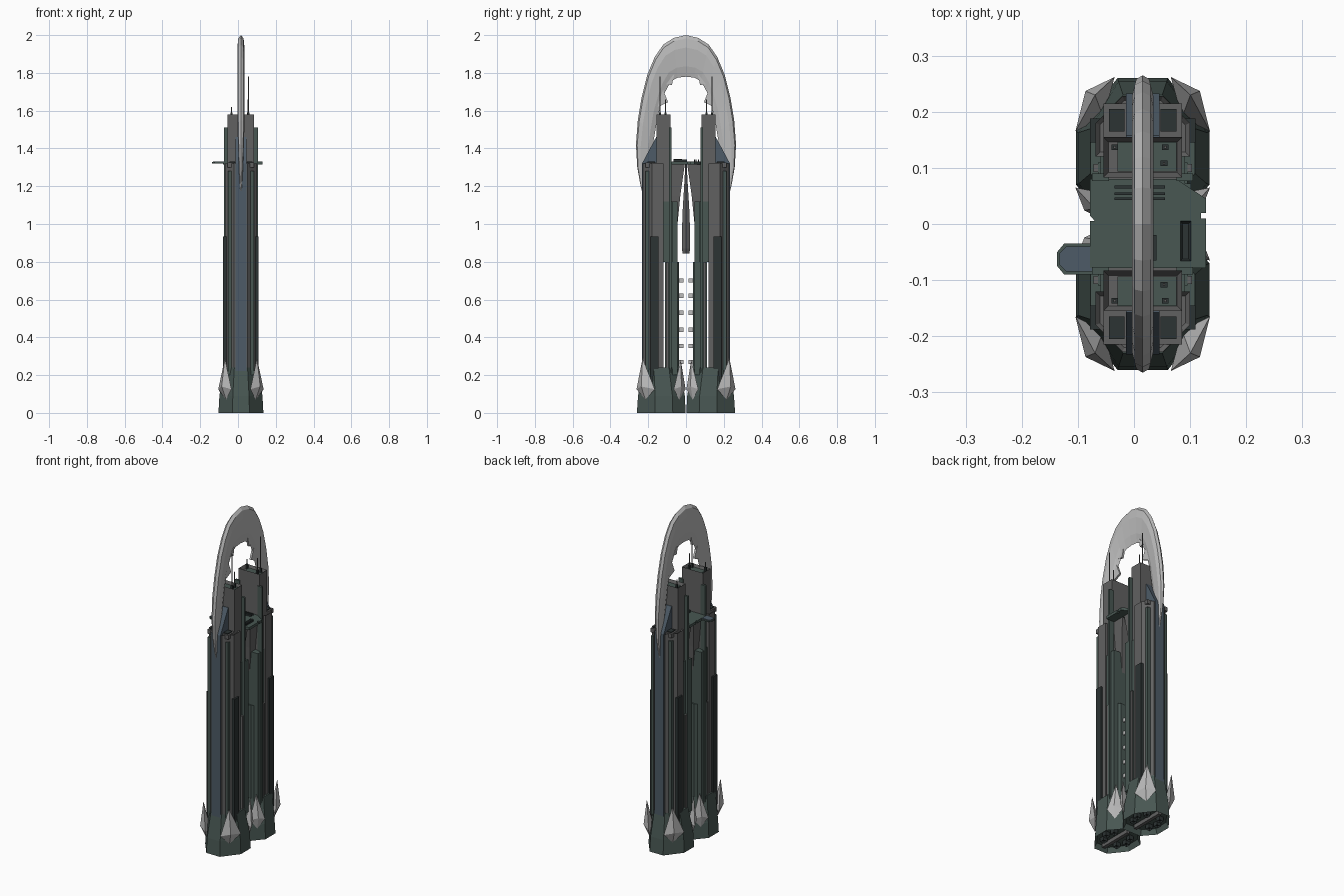
import bpy, bmesh, math
from mathutils import Vector

CX = 0.0155  # centre line of the towers (the landing pad sticks out to -x)


def mat(name, r, g, b):
    m = bpy.data.materials.new(name)
    m.diffuse_color = (r, g, b, 1)
    return m


GREEN = mat("dark_green", 0.065, 0.095, 0.085)
GREY = mat("mid_grey", 0.12, 0.12, 0.12)
BLUE = mat("slate_blue", 0.075, 0.105, 0.135)
DARK = mat("near_black", 0.025, 0.033, 0.033)
LIGHT = mat("pale_grey", 0.5, 0.5, 0.5)


def finish(name, bm, m, mirror=""):
    bmesh.ops.recalc_face_normals(bm, faces=bm.faces)
    me = bpy.data.meshes.new(name)
    bm.to_mesh(me)
    bm.free()
    me.materials.append(m)
    ob = bpy.data.objects.new(name, me)
    bpy.context.collection.objects.link(ob)
    ob.location.x = CX
    if mirror:
        mod = ob.modifiers.new("mirror", "MIRROR")
        mod.use_axis = ("x" in mirror, "y" in mirror, False)
        mod.use_mirror_merge = False
    return ob


def loft(name, sections, m, mirror="y", sink=None):
    """Stack of (z, outline) sections; sink = (cap, rim, depth) recesses an end."""
    bm = bmesh.new()
    rings = [[bm.verts.new((x, y, z)) for x, y in pts] for z, pts in sections]
    for a, b in zip(rings, rings[1:]):
        for i in range(len(a)):
            j = (i + 1) % len(a)
            bm.faces.new((a[i], a[j], b[j], b[i]))
    caps = {"bottom": bm.faces.new(rings[0][::-1]), "top": bm.faces.new(rings[-1])}
    if sink:
        f = caps[sink[0]]
        bmesh.ops.recalc_face_normals(bm, faces=bm.faces)
        bmesh.ops.inset_region(bm, faces=[f], thickness=sink[1], use_even_offset=True)
        for v in f.verts:
            v.co.z += sink[2] if sink[0] == "bottom" else -sink[2]
    return finish(name, bm, m, mirror)


def rect(x0, x1, y0, y1):
    return [(x0, y0), (x1, y0), (x1, y1), (x0, y1)]


def box(name, x0, x1, y0, y1, z0, z1, m, mirror="y", sink=None):
    r = rect(x0, x1, y0, y1)
    return loft(name, [(z0, r), (z1, r)], m, mirror, sink)


def sym(half):
    """Outline mirrored across x = 0 from its right half."""
    return half + [(-x, y) for x, y in reversed(half)]


# Flared eight-sided foot with a recessed underside
foot = sym([(0.06, 0.002), (0.119, 0.07), (0.119, 0.165), (0.045, 0.26)])
foot_in = sym([(0.058, 0.006), (0.114, 0.072), (0.114, 0.163), (0.043, 0.254)])
neck = sym([(0.045, 0.035), (0.093, 0.09), (0.093, 0.17), (0.035, 0.23)])
loft("foot", [(0, foot), (0.09, foot_in), (0.24, neck)], GREEN, sink=("bottom", 0.014, 0.03))
for i, (x, y) in enumerate([(0.055, 0.08), (0.07, 0.13), (0.045, 0.18)]):
    box(f"thruster_{i}", x - 0.014, x + 0.014, y - 0.014, y + 0.014, 0.005, 0.04, DARK, "xy",
        sink=("bottom", 0.004, 0.01))
box("underside_rib", -0.01, 0.01, 0.03, 0.235, 0.008, 0.04, GREY)

# Main shaft: outer slab, inner slab, see-through slit, joined above
outer = sym([(0.084, 0.12), (0.084, 0.18), (0.036, 0.228)])
loft("outer_slab", [(0.1, outer), (1.32, outer)], GREY, sink=("top", 0.008, 0.01))
inner = sym([(0.045, 0.036), (0.08, 0.07), (0.08, 0.11)])
loft("inner_slab", [(0.1, inner), (0.8, inner)], GREEN)
box("upper_inner_slab", -0.075, 0.075, 0.045, 0.125, 0.8, 1.12, GREEN)
box("core_tower", -0.07, 0.07, 0.083, 0.155, 0.8, 1.58, GREY, sink=("top", 0.009, 0.02))
box("roof_floor", -0.045, 0.06, 0.094, 0.146, 1.55, 1.565, GREEN)
box("rear_deck", -0.07, 0.07, 0.15, 0.215, 1.30, 1.325, GREY)
box("deck_hatch", 0.032, 0.06, 0.165, 0.205, 1.32, 1.33, DARK, "xy")

# Strips on the side faces
box("tall_side_strip", 0.06, 0.09, 0.077, 0.09, 0.2, 1.51, GREEN, "xy")
box("short_side_strip", 0.06, 0.086, 0.045, 0.072, 0.2, 1.12, GREEN, "xy")
box("dark_side_panel", 0.07, 0.094, 0.145, 0.188, 0.1, 0.935, DARK, "xy")
box("side_rib", 0.07, 0.088, 0.093, 0.107, 0.24, 0.8, GREY, "xy")
box("corner_pilaster", 0.045, 0.068, 0.17, 0.214, 0.2, 1.28, GREEN, "xy")

# Blue spine on the outer face with a sloping top fin
spine = rect(-0.03, 0.03, 0.15, 0.233)
loft("blue_spine", [(0.12, spine), (1.32, spine), (1.46, rect(-0.03, 0.03, 0.15, 0.158))], BLUE)

# Roof antennas with square sockets
for i, (x, y, top) in enumerate([(0.04, 0.137, 1.78), (0.038, 0.108, 1.66), (-0.05, 0.137, 1.62)]):
    box(f"antenna_{i}", x - 0.002, x + 0.002, y - 0.002, y + 0.002, 1.56, top, GREY)
    box(f"antenna_socket_{i}", x - 0.006, x + 0.006, y - 0.005, y + 0.005, 1.56, 1.59, DARK)

# Pale claws on the diagonals of each foot
claws = {
    "outer_claw": [(0.085, 0.23, 0.29), (0.102, 0.237, 0.14), (0.05, 0.262, 0.125),
                   (0.12, 0.165, 0.125), (0.078, 0.215, 0.07), (0.07, 0.19, 0.13)],
    "inner_claw": [(0.086, 0.028, 0.28), (0.104, 0.024, 0.14), (0.06, 0.002, 0.125),
                   (0.12, 0.065, 0.125), (0.088, 0.036, 0.07), (0.07, 0.055, 0.13)]}
for name, pts in claws.items():
    bm = bmesh.new()
    for p in pts:
        bm.verts.new(p)
    bmesh.ops.convex_hull(bm, input=bm.verts)
    finish(name, bm, LIGHT, "xy")

# Light bars on the facing walls of the gap
for i, z in enumerate([0.27, 0.355, 0.44, 0.53, 0.62, 0.7]):
    box(f"light_bar_{i}", -0.03, 0.03, 0.014, 0.04, z - 0.011, z + 0.011, LIGHT)

# Arch over both towers: half path of (outer y, z, inner y, z), mirrored
half = [(0, 2.0, 0, 1.78), (0.065, 1.985, 0.045, 1.775), (0.12, 1.95, 0.08, 1.755),
        (0.165, 1.885, 0.11, 1.70), (0.205, 1.79, 0.125, 1.655), (0.235, 1.67, 0.15, 1.57),
        (0.255, 1.55, 0.165, 1.48), (0.265, 1.42, 0.182, 1.38), (0.258, 1.30, 0.2, 1.27),
        (0.242, 1.21, 0.212, 1.19), (0.224, 1.135, 0.221, 1.135)]
bm = bmesh.new()
rings = []
for k, (oy, oz, iy, iz) in enumerate(half):
    o, n = Vector((0, oy, oz)), Vector((0, iy, iz))
    w = 0.019 * min(1, 0.05 + (len(half) - 1 - k) / 4)
    section = [(0, 0), (w * 0.75, 0.08), (w, 0.3), (w * 0.6, 0.75), (0, 1),
               (-w * 0.6, 0.75), (-w, 0.3), (-w * 0.75, 0.08)]
    rings.append([bm.verts.new(o.lerp(n, t) + Vector((x, 0, 0))) for x, t in section])
for a, b in zip(rings, rings[1:]):
    for i in range(8):
        j = (i + 1) % 8
        bm.faces.new((a[i], a[j], b[j], b[i]))
bm.faces.new(rings[-1])
finish("arch", bm, LIGHT, "y")

# Small barbs on the inside of the arch
for i, pts in enumerate([[(0.125, 1.72), (0.095, 1.645), (0.15, 1.62)],
                         [(0.06, 1.80), (0.075, 1.735), (0.105, 1.74)]]):
    bm = bmesh.new()
    for y, z in pts:
        for x in (-0.006, 0.006):
            bm.verts.new((x, y, z))
    bmesh.ops.convex_hull(bm, input=bm.verts)
    finish(f"arch_barb_{i}", bm, LIGHT, "y")

# Bridge deck between the towers
deck = [(-0.094, -0.078), (0.113, -0.078), (0.113, 0.01), (0.104, 0.01), (0.104, 0.02),
        (0.113, 0.02), (0.113, 0.045), (0.06, 0.08), (-0.094, 0.08), (-0.094, 0.015),
        (-0.085, 0.005), (-0.094, 0.005)]
loft("bridge_deck", [(1.316, deck), (1.332, deck)], GREEN, "")
for i, y in enumerate([0.045, 0.054, 0.066]):
    box(f"deck_vent_{i}", -0.05, 0.04, y - 0.0025, y + 0.0025, 1.33, 1.341, DARK, "")
box("deck_console", 0.067, 0.086, -0.066, 0.005, 1.33, 1.342, DARK, "", sink=("top", 0.004, 0.006))
box("deck_hut", 0.0, 0.025, -0.065, -0.02, 1.33, 1.345, DARK, "")

# Landing pad on the left
pad = [(-0.09, -0.035), (-0.14, -0.035), (-0.1525, -0.05), (-0.1525, -0.075), (-0.14, -0.09), (-0.09, -0.09)]
loft("landing_pad", [(1.32, pad), (1.328, pad)], GREEN, "")
loft("pad_surface", [(1.327, [(x * 0.93 - 0.0065, y * 0.8 - 0.0125) for x, y in pad]),
                     (1.331, [(x * 0.93 - 0.0065, y * 0.8 - 0.0125) for x, y in pad])], BLUE, "")

# Brackets under the bridge and the hanging spindle
loft("bridge_bracket", [(1.0, rect(-0.03, 0.03, 0.045, 0.085)), (1.15, rect(-0.045, 0.045, 0.03, 0.085)),
                        (1.32, rect(-0.06, 0.06, 0.006, 0.085))], GREY)
loft("hanging_spindle", [(z, [(r * math.cos(math.tau * i / 6), r * math.sin(math.tau * i / 6)) for i in range(6)])
                         for z, r in [(0.845, 0.02), (0.87, 0.026), (1.05, 0.022), (1.25, 0.008), (1.32, 0.005)]],
     GREY, "")
